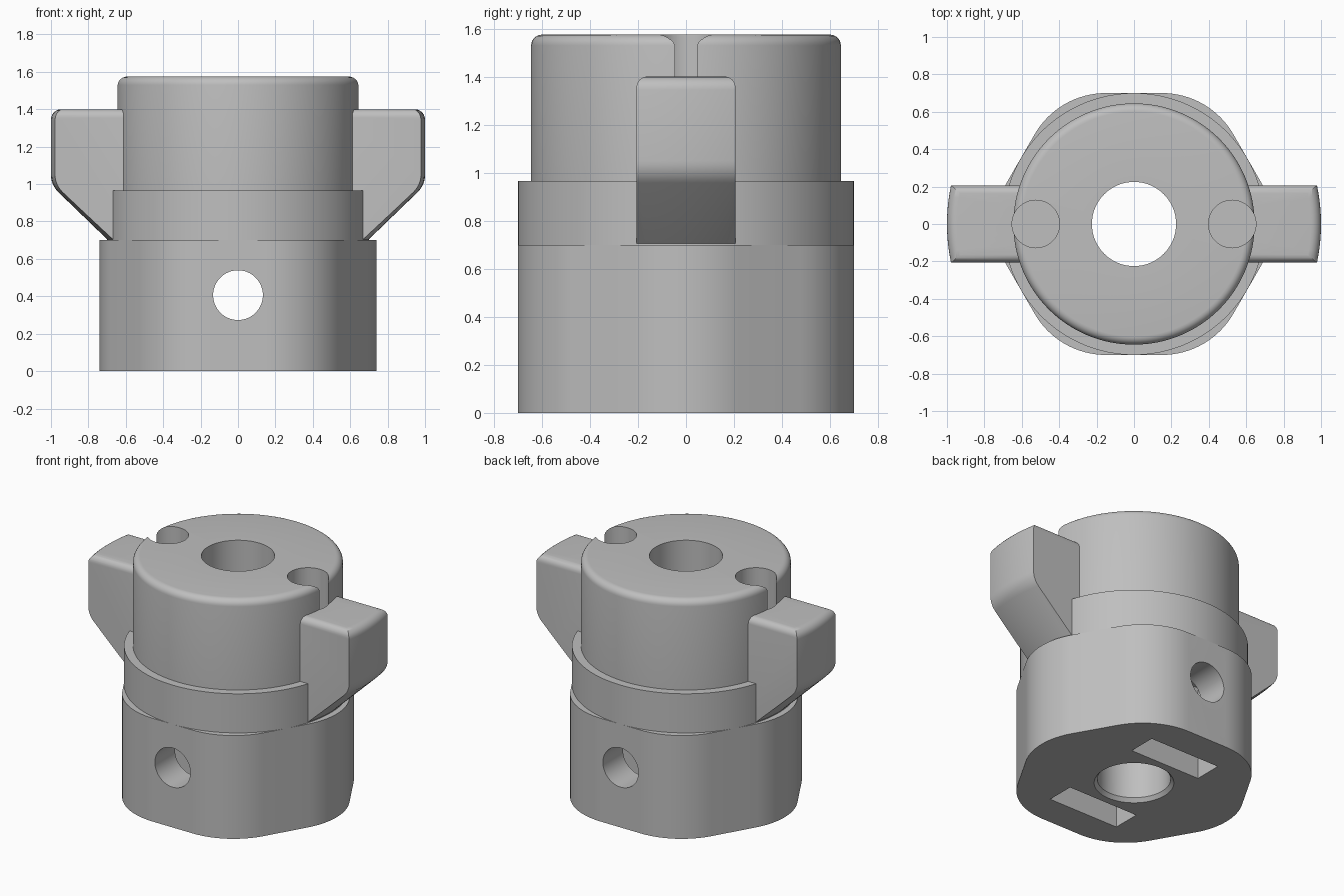
import bpy, bmesh, math
from mathutils import Matrix, Vector

if "Cube" in bpy.data.objects:
    bpy.data.objects.remove(bpy.data.objects["Cube"], do_unlink=True)

grey = bpy.data.materials.new("plain_grey")
grey.use_nodes = True
grey.diffuse_color = (0.52, 0.52, 0.52, 1)
grey.node_tree.nodes["Principled BSDF"].inputs["Base Color"].default_value = (0.52, 0.52, 0.52, 1)


def make(name, bm):
    bmesh.ops.remove_doubles(bm, verts=bm.verts, dist=1e-5)
    bmesh.ops.recalc_face_normals(bm, faces=bm.faces)
    mesh = bpy.data.meshes.new(name)
    bm.to_mesh(mesh)
    bm.free()
    mesh.materials.append(grey)
    obj = bpy.data.objects.new(name, mesh)
    bpy.context.collection.objects.link(obj)
    return obj


def arc(cx, cy, r, start, end, n=6):
    angles = [math.radians(start + (end - start) * i / n) for i in range(n + 1)]
    return [(cx + r * math.cos(a), cy + r * math.sin(a)) for a in angles]


def lathe(name, profile, steps=128):
    """Revolve a closed (radius, height) profile around the z axis."""
    bm = bmesh.new()
    rings = []
    for i in range(steps):
        a = math.tau * i / steps
        rings.append([bm.verts.new((r * math.cos(a), r * math.sin(a), z)) for r, z in profile])
    n = len(profile)
    for i in range(steps):
        a, b = rings[i], rings[(i + 1) % steps]
        for j in range(n):
            k = (j + 1) % n
            bm.faces.new((a[j], b[j], b[k], a[k]))
    return make(name, bm)


def prism(name, outline, z0, z1):
    bm = bmesh.new()
    face = bm.faces.new([bm.verts.new((x, y, z0)) for x, y in outline])
    top = bmesh.ops.extrude_face_region(bm, geom=[face])
    bmesh.ops.translate(bm, vec=(0, 0, z1 - z0),
                        verts=[g for g in top["geom"] if isinstance(g, bmesh.types.BMVert)])
    return make(name, bm)


def box(name, lo, hi, round_top=0):
    lo, hi = Vector(lo), Vector(hi)
    size = hi - lo
    bm = bmesh.new()
    bmesh.ops.create_cube(bm, size=1, matrix=Matrix.Translation((lo + hi) / 2) @ Matrix.Diagonal((*size, 1)))
    if round_top:
        edges = [e for e in bm.edges if all(v.co.z > hi.z - 1e-4 for v in e.verts)
                 and abs(e.verts[0].co.y - e.verts[1].co.y) < 1e-4]
        bmesh.ops.bevel(bm, geom=edges, offset=round_top, segments=6, profile=0.5, affect='EDGES')
    return make(name, bm)


def cylinder(name, radius, depth, matrix):
    bm = bmesh.new()
    bmesh.ops.create_cone(bm, cap_ends=True, segments=64, radius1=radius, radius2=radius,
                          depth=depth, matrix=matrix)
    return make(name, bm)


def boolean(obj, tool, operation='DIFFERENCE'):
    mod = obj.modifiers.new("cut", 'BOOLEAN')
    mod.operation, mod.object, mod.solver = operation, tool, 'EXACT'
    bpy.context.view_layer.update()
    mesh = bpy.data.meshes.new_from_object(obj.evaluated_get(bpy.context.evaluated_depsgraph_get()))
    obj.modifiers.clear()
    obj.data = mesh


BORE = 0.225

# Base block: rounded hexagon outline
hexagon = []
corner_r = 0.44
for i in range(6):
    a = 60 * i
    d = (0.7 - corner_r) / math.cos(math.pi / 6)
    hexagon += arc(d * math.cos(math.radians(a)), d * math.sin(math.radians(a)), corner_r, a - 30, a + 30, 16)
base = prism("base_block", hexagon, 0, 0.7)

# Collar and upper drum with rounded rim
drum = lathe("collar_and_drum", [(BORE, 0.7), (0.7, 0.7), (0.7, 0.965), (0.645, 0.965)]
             + arc(0.6, 1.53, 0.045, 0, 90) + [(BORE, 1.575)])

# Side lugs: revolved profile trimmed to a slab with rounded top edges
lug_profile = ([(0.5, 0.7), (0.695, 0.7)] + arc(0.87, 1.05, 0.13, -45, 0)
               + arc(0.945, 1.345, 0.055, 0, 90) + [(0.5, 1.4)])
lugs = []
for name, side in (("left_lug", 1), ("right_lug", -1)):
    lug = lathe(name, lug_profile)
    xs = sorted((0.56 * side, 1.2 * side))
    slab = box("slab", (xs[0], -0.206, 0.6), (xs[1], 0.206, 1.4005), 0.045)
    boolean(lug, slab, 'INTERSECT')
    bpy.data.objects.remove(slab)
    lugs.append(lug)

# Centre bore with chamfered mouth, cross hole and nut pockets
cutters = [
    lathe("bore_cutter", [(0.001, -0.1), (BORE + 0.02, -0.1), (BORE + 0.02, 0), (BORE, 0.025),
                          (BORE, 0.8), (0.001, 0.8)]),
    cylinder("cross_cutter", 0.133, 2, Matrix.Translation((0, 0, 0.406)) @ Matrix.Rotation(math.pi / 2, 4, 'X')),
]
for side in (1, -1):
    ys = sorted((0.295 * side, 0.485 * side))
    cutters.append(box("pocket_cutter", (-0.265, ys[0], -0.1), (0.265, ys[1], 0.64)))
for c in cutters:
    boolean(base, c)
    bpy.data.objects.remove(c)

# Blind round holes that break through the rim above each lug
for side, lug in zip((1, -1), lugs):
    c = cylinder("hole_cutter", 0.127, 0.8, Matrix.Translation((0.525 * side, 0, 1.5)))
    boolean(drum, c)
    boolean(lug, c)
    bpy.data.objects.remove(c)

# Smooth shading with sharp edges kept
bpy.ops.object.select_all(action='DESELECT')
for obj in [base, drum] + lugs:
    obj.select_set(True)
    bpy.context.view_layer.objects.active = obj
bpy.ops.object.shade_smooth_by_angle(angle=math.radians(30))
